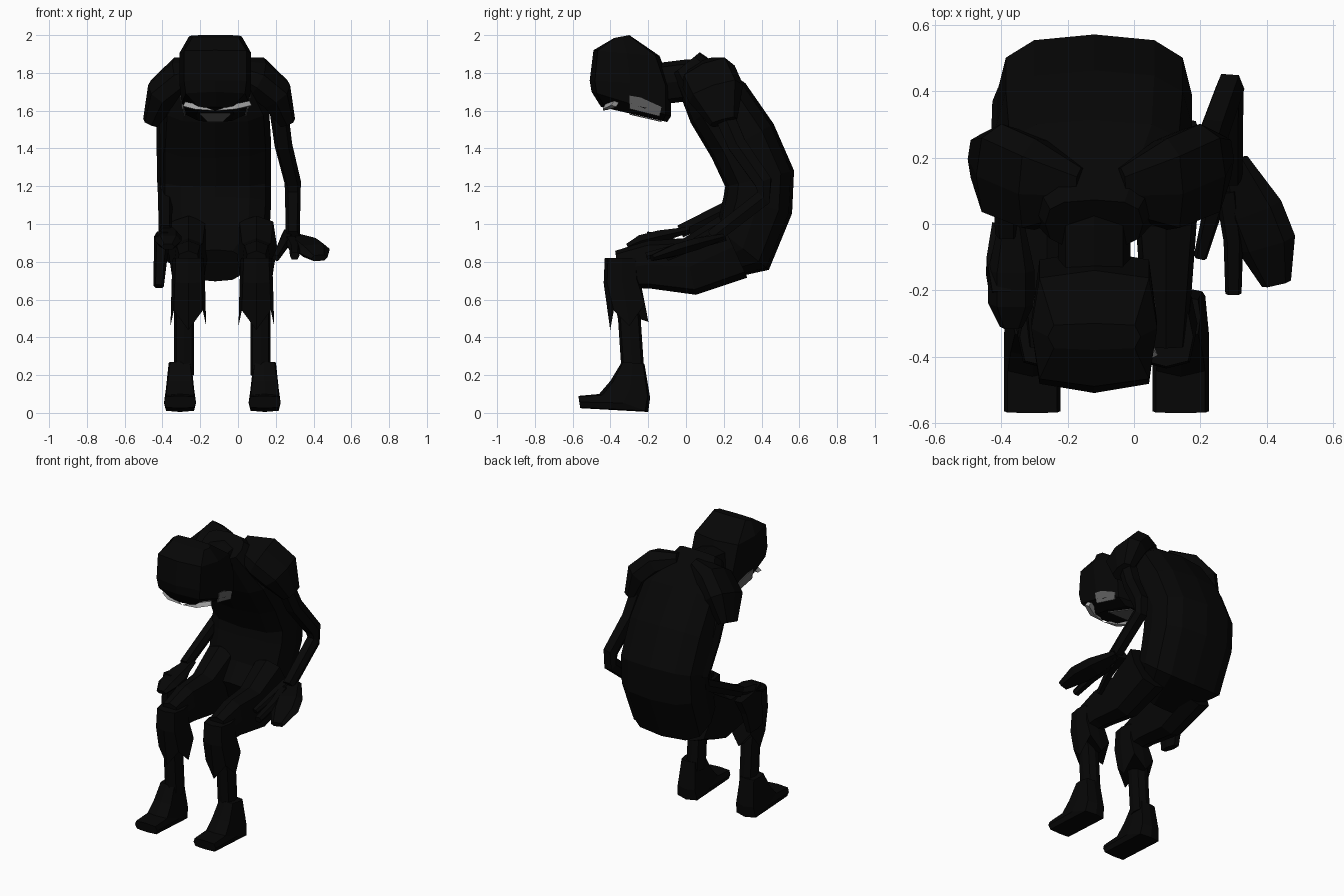
import bpy, bmesh, math
from mathutils import Vector

cube = bpy.data.objects.get("Cube")
if cube:
    bpy.data.objects.remove(cube, do_unlink=True)


def material(name, value):
    mat = bpy.data.materials.new(name)
    mat.use_nodes = True
    colour = (value, value, value, 1)
    mat.diffuse_color = colour
    shader = mat.node_tree.nodes["Principled BSDF"]
    shader.inputs["Base Color"].default_value = colour
    shader.inputs["Roughness"].default_value = .9
    return mat


near_black = material("near_black", .002)
pale_grey = material("pale_grey", .35)
mid_grey = material("mid_grey", .12)


def skin(name, rings, mat=near_black):
    """Join rings of points into a closed, flat-faced surface."""
    bm = bmesh.new()
    loops = [[bm.verts.new(point) for point in points] for points in rings]
    for lower, upper in zip(loops, loops[1:]):
        for i in range(len(lower)):
            bm.faces.new((lower[i - 1], lower[i], upper[i], upper[i - 1]))
    bm.faces.new(loops[0])
    bm.faces.new(loops[-1])
    bmesh.ops.recalc_face_normals(bm, faces=bm.faces)
    mesh = bpy.data.meshes.new(name)
    bm.to_mesh(mesh)
    bm.free()
    mesh.materials.append(mat)
    bpy.context.collection.objects.link(bpy.data.objects.new(name, mesh))


def soften(value, power):
    """Push a sine or cosine outward, so that a round ring turns boxy."""
    return math.copysign(abs(value) ** power, value) if abs(value) > .001 else 0


def ring(middle, across, along, sides, power):
    angles = [math.tau * i / sides for i in range(sides)]
    return [middle + across * soften(math.cos(a), power) + along * soften(math.sin(a), power)
            for a in angles]


def loft(name, x, sections, power=.4):
    """Sections hold a half width, a front (y, z) and a back (y, z)."""
    rings = []
    for half_width, front, back in sections:
        front, back = Vector((x, *front)), Vector((x, *back))
        rings.append(ring((front + back) / 2, Vector((half_width, 0, 0)),
                          (front - back) / 2, 8, power))
    skin(name, rings)


def straight(end):
    """Size rule that runs evenly from full size to the given end size."""
    return lambda t: 1 + (end - 1) * t


def rounded(t):
    """Size rule that stays full and closes in at both ends."""
    return 1 - abs(2 * t - 1) ** 6 / 2


def tube(name, path, wide, deep, size=straight(1), sides=8, power=.7, ragged=0, mat=near_black):
    """Sweep a ring along a path, keeping its width across x."""
    points = [Vector(point) for point in path]
    last = len(points) - 1
    rings = []
    for i, point in enumerate(points):
        heading = (points[min(i + 1, last)] - points[max(i - 1, 0)]).normalized()
        across = Vector((1, 0, 0))
        across = (across - heading * across.dot(heading)).normalized()
        scale = size(i / last)
        rings.append(ring(point, across * wide * scale,
                          heading.cross(across) * deep * scale, sides, power))
    for i, point in enumerate(rings[-1]):
        point.z += ragged if i % 2 else -ragged
    skin(name, rings, mat)


def at(x, pairs):
    """Place a side-on path of (y, z) pairs at one x."""
    return [(x, y, z) for y, z in pairs]


middle = -.12

# Hunched torso, swept from pelvis to collar
spine = [(.12, .78), (.3, .87), (.38, 1.1), (.39, 1.24), (.3, 1.44), (.17, 1.64), (0, 1.85)]
tube("torso", at(middle, spine), wide=.295, deep=.187, size=rounded, sides=12, power=.7)

# Neck and boxy bowed head
tube("neck", at(middle, [(-.16, 1.74), (0, 1.76), (.1, 1.76)]), wide=.11, deep=.11)
loft("head", middle, [
    (.1, (-.45, 1.62), (-.1, 1.54)),
    (.18, (-.5, 1.7), (-.08, 1.57)),
    (.19, (-.51, 1.76), (-.08, 1.73)),
    (.19, (-.49, 1.92), (-.14, 1.89)),
    (.14, (-.38, 1.985), (-.3, 2)),
])

# Pale strip bent across the lower face
strip = [(middle + x, -.44 + 2 * x * x, 1.6 + abs(x) / 5) for x in (-.16, -.1, 0, .1, .18)]
tube("face_strip", strip, wide=.025, deep=.017, sides=4, power=1, mat=pale_grey)

# Jaw plates on the cheeks and under the chin
cheek = [(.187, -.3, 1.68), (.184, -.24, 1.67), (.165, -.13, 1.62),
         (.165, -.14, 1.57), (.176, -.3, 1.61)]
for side, label in ((1, "left"), (-1, "right")):
    plate = [[Vector((middle + side * (x - inset), y, z)) for x, y, z in cheek]
             for inset in (0, .008)]
    skin(label + "_jaw_plate", plate, mat=mid_grey)
chin = [(-.08, -.3, 1.585), (.08, -.3, 1.585), (.04, -.13, 1.546), (-.04, -.13, 1.546)]
skin("chin_plate", [[Vector((middle + x, y, z - drop)) for x, y, z in chin]
                    for drop in (0, .006)], mat=mid_grey)

# Sleeves and legs, mirrored about the body's centre
for side, label in ((1, "left"), (-1, "right")):
    shoulder = [(.06, .1, 1.83), (.2, .12, 1.78), (.3, .16, 1.69), (.36, .2, 1.54)]
    tube(label + "_sleeve", [(side * x - .1, y, z) for x, y, z in shoulder],
         wide=.09, deep=.15, size=rounded)

    hip = side * .18 - .083
    foot = side * .224 - .083
    tube(label + "_thigh", at(hip, [(.25, .88), (.02, .775), (-.2, .785), (-.36, .76)]),
         wide=.11, deep=.18, size=straight(.55), power=.6)
    tube(label + "_trouser_cuff", at(hip, [(-.34, .82), (-.34, .7), (-.3, .51)]),
         wide=.082, deep=.09, size=straight(1.15), power=.6, ragged=.05)
    tube(label + "_shin", at((hip + foot) / 2, [(-.33, .65), (-.3, .5), (-.28, .2)]),
         wide=.053, deep=.06)
    loft(label + "_foot", foot, [
        (.06, (-.34, .27), (-.22, .26)),
        (.075, (-.4, .17), (-.19, .08)),
        (.085, (-.46, .1), (-.2, .005)),
        (.085, (-.57, .09), (-.56, .025)),
    ])

# Left arm bent back, with the hand spread outward
left_elbow = [(.29, .41, 1.22), (.29, .41, 1.14)]
tube("left_arm", [(.21, .17, 1.65), (.24, .27, 1.42), *left_elbow, (.29, .14, .93)],
     wide=.05, deep=.058, size=straight(.75), sides=6)
tube("left_hand", [(.3, .19, .93), (.36, .04, .89), (.4, -.06, .86), (.43, -.18, .82)],
     wide=.09, deep=.035, size=rounded, sides=6)
tube("left_finger", [(.28, .1, .91), (.3, -.05, .87), (.3, -.21, .83)],
     wide=.035, deep=.03, size=straight(.7), sides=6)
tube("left_thumb", [(.27, .2, .94), (.24, .05, .89), (.2, -.1, .82)],
     wide=.04, deep=.035, size=straight(.5), sides=6)

# Right arm resting forward, with the fingers draped over the thigh
right_arm = [(.17, 1.65), (.26, 1.42), (.37, 1.22), (.35, 1.15), (-.03, .96)]
tube("right_arm", at(-.385, right_arm), wide=.05, deep=.055, size=straight(.7), sides=6)
tube("right_palm", at(-.37, [(.02, .97), (-.14, .935), (-.24, .91), (-.31, .88)]),
     wide=.07, deep=.035, size=rounded, sides=6)
tube("right_fingers", [(-.4, -.1, .93), (-.41, -.13, .82), (-.42, -.15, .67)],
     wide=.045, deep=.12, size=straight(.6), sides=6)
